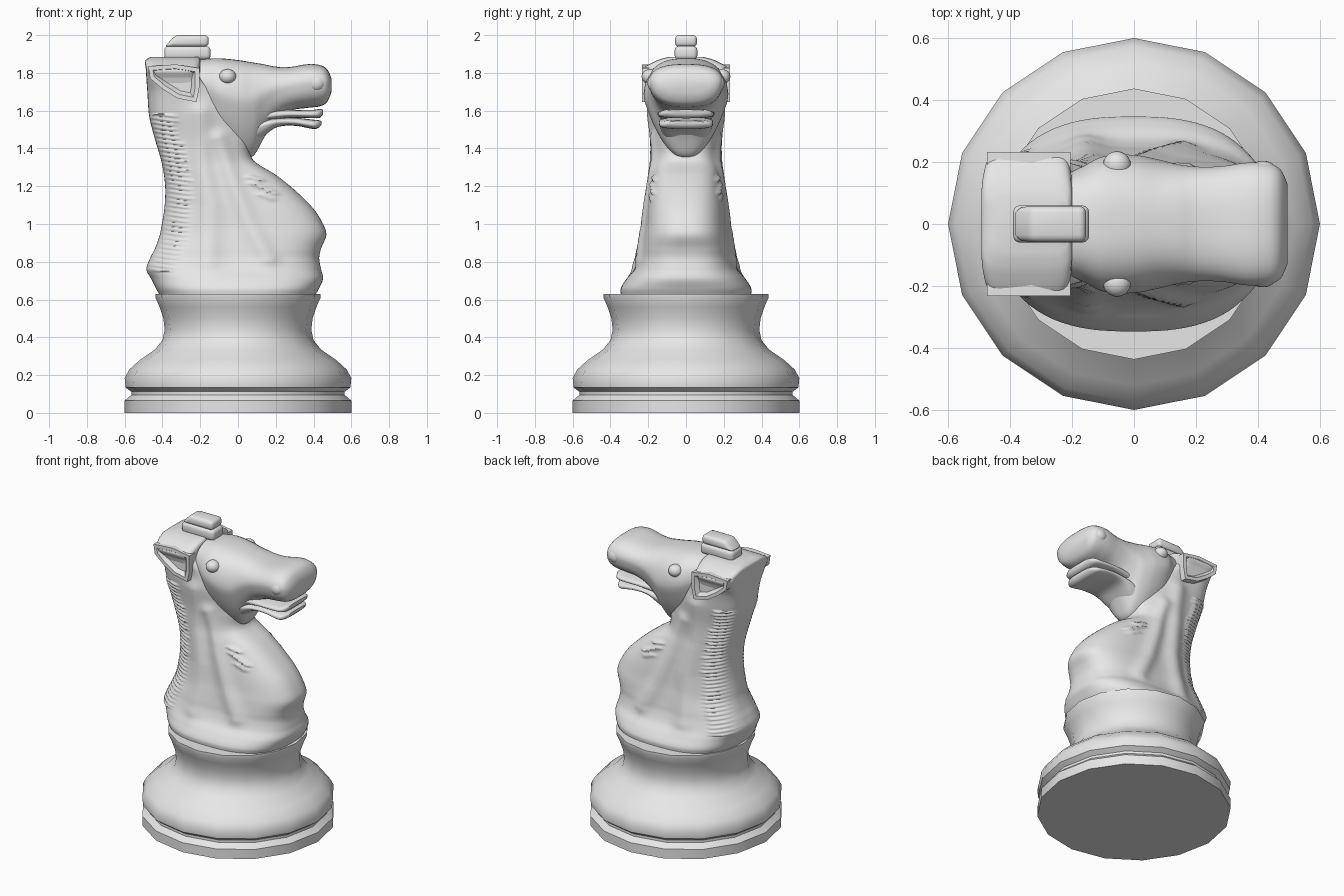
import bpy, bmesh, math
from mathutils import Vector, Matrix

cube = bpy.data.objects.get("Cube")
if cube:
    bpy.data.objects.remove(cube, do_unlink=True)

grey = bpy.data.materials.new("light_grey")
grey.use_nodes = True
grey.diffuse_color = (0.8, 0.8, 0.8, 1)
grey.node_tree.nodes["Principled BSDF"].inputs["Base Color"].default_value = (0.8, 0.8, 0.8, 1)


def finish(name, bm, angle=40):
    bmesh.ops.recalc_face_normals(bm, faces=bm.faces[:])
    mesh = bpy.data.meshes.new(name)
    bm.to_mesh(mesh)
    bm.free()
    mesh.materials.append(grey)
    mesh.polygons.foreach_set("use_smooth", [True] * len(mesh.polygons))
    mesh.set_sharp_from_angle(angle=math.radians(angle))
    obj = bpy.data.objects.new(name, mesh)
    bpy.context.collection.objects.link(obj)
    return obj


def skin(name, rings, angle=40):
    """Closed tube through equal-length rings, capped at both ends."""
    bm = bmesh.new()
    loops = [[bm.verts.new(p) for p in ring] for ring in rings]
    n = len(loops[0])
    for a, b in zip(loops, loops[1:]):
        for i in range(n):
            j = (i + 1) % n
            bm.faces.new((a[i], a[j], b[j], b[i]))
    bm.faces.new(loops[0])
    bm.faces.new(loops[-1])
    return finish(name, bm, angle)


def sample(rows, t):
    """Smooth interpolation of table rows keyed on their first column."""
    k = 0
    while k < len(rows) - 2 and t > rows[k + 1][0]:
        k += 1
    p, q = rows[k], rows[k + 1]
    o, r = rows[max(k - 1, 0)], rows[min(k + 2, len(rows) - 1)]
    d = q[0] - p[0]
    u = (t - p[0]) / d
    out = []
    for i in range(1, len(p)):
        m0 = (q[i] - o[i]) / (q[0] - o[0]) * d
        m1 = (r[i] - p[i]) / (r[0] - p[0]) * d
        out.append((2*u**3 - 3*u*u + 1) * p[i] + (u**3 - 2*u*u + u) * m0
                   + (3*u*u - 2*u**3) * q[i] + (u**3 - u*u) * m1)
    return out


def unit_ring(n, count):
    """Points of a unit superellipse."""
    for i in range(count):
        c, s = math.cos(math.tau * i / count), math.sin(math.tau * i / count)
        r = (abs(c)**n + abs(s)**n) ** (-1 / n)
        yield c * r, s * r


def steps(a, b, count):
    return [a + (b - a) * i / count for i in range(count + 1)]


# Turned base with sixteen sides
profile = [(.6, 0), (.6, .065), (.565, .095), (.565, .112), (.595, .135), (.6, .185),
           (.575, .23), (.52, .28), (.44, .335), (.4, .385), (.388, .44), (.395, .5),
           (.415, .56), (.437, .61), (.437, .63)]
skin("turned_base", [[(r * x, r * y, z) for x, y in unit_ring(2, 16)] for r, z in profile], 45)

# Neck and chest: height, back x, front x, half width, squareness
neck = [(.625, -.415, .41, .345, 2.6), (.66, -.435, .43, .345, 2.6), (.71, -.46, .45, .315, 2.6),
        (.76, -.485, .44, .275, 2.7), (.82, -.465, .43, .25, 2.8), (.87, -.44, .44, .24, 2.8),
        (.94, -.415, .467, .227, 2.6), (.99, -.405, .455, .217, 2.6), (1.08, -.39, .4, .205, 2.6),
        (1.18, -.385, .3, .19, 2.7), (1.26, -.392, .2, .177, 2.8), (1.34, -.408, .08, .165, 3),
        (1.45, -.44, .06, .165, 3.2), (1.57, -.47, .02, .18, 3.5), (1.7, -.48, -.1, .195, 4),
        (1.77, -.485, -.19, .215, 5), (1.82, -.488, -.2, .23, 6), (1.868, -.49, -.2, .15, 6),
        (1.885, -.46, -.21, .09, 5)]

# Carved grooves on the flanks: path in x and z, width, depth
grooves = [([(-.2, 1.58), (-.19, 1.35), (-.15, 1.1), (-.16, .8)], .06, .026),
           ([(-.1, 1.45), (-.02, 1.2), (.06, 1), (.16, .82)], .045, .024),
           ([(.06, 1.25), (.13, 1.23)], .01, .016), ([(.07, 1.22), (.2, 1.16)], .01, .018),
           ([(.12, 1.16), (.19, 1.13)], .01, .014)]


def carve(x, z):
    total = 0
    for path, width, depth in grooves:
        best = 9
        for (ax, az), (bx, bz) in zip(path, path[1:]):
            dx, dz = bx - ax, bz - az
            t = max(0, min(1, ((x - ax) * dx + (z - az) * dz) / (dx * dx + dz * dz)))
            best = min(best, math.hypot(x - ax - t * dx, z - az - t * dz))
        total -= depth * math.exp(-(best / width) ** 2)
    return total


rings = []
for z in steps(.625, 1.885, 210):
    xb, xf, w, n = sample(neck, z)
    ring = []
    for u, v in unit_ring(n, 96):
        x = (xb + xf) / 2 + u * (xf - xb) / 2
        y = w * v
        amount = carve(x, z)
        # Ridged mane strip along both back edges
        if .75 < z < 1.58 and x < xb + .13:
            amount += .011 * math.sin(math.tau * (z + .15 * (x - xb)) / .0485)
        if abs(v) > .3:
            y += math.copysign(amount * min(1, (abs(v) - .3) * 3), v)
        ring.append((x, y, z))
    rings.append(ring)
skin("neck_and_chest", rings, 60)


def lengthwise(name, table, count, n):
    """Loft along x: x, bottom z, top z, half width, width ratio at the bottom."""
    rings = []
    for x in steps(table[0][0], table[-1][0], count):
        lo, hi, w, ratio = sample(table, x)
        rings.append([(x, w * u * (ratio + (1 - ratio) * min(1, (v + 1) / 1.2)),
                       (lo + hi) / 2 + v * (hi - lo) / 2) for u, v in unit_ring(n, 48)])
    return skin(name, rings, 50)


# Head with cheeks, bridge and muzzle
lengthwise("head", [(-.22, 1.58, 1.868, .165, .7), (-.17, 1.5, 1.874, .185, .6),
                    (-.1, 1.42, 1.877, .22, .55), (0, 1.355, 1.868, .225, .5),
                    (.08, 1.36, 1.855, .21, .5), (.14, 1.46, 1.845, .195, .6),
                    (.2, 1.55, 1.833, .187, .75), (.28, 1.6, 1.832, .188, .85),
                    (.37, 1.615, 1.846, .2, .85), (.44, 1.625, 1.84, .195, .85),
                    (.475, 1.65, 1.815, .175, .9), (.495, 1.7, 1.77, .13, 1)], 70, 2.7)

# Parted lips
lengthwise("upper_lip", [(.06, 1.53, 1.6, .13, 1), (.25, 1.56, 1.605, .15, 1), (.4, 1.56, 1.604, .145, 1),
                         (.435, 1.563, 1.61, .13, 1), (.45, 1.58, 1.605, .1, 1)], 24, 3)
lengthwise("lower_jaw", [(.04, 1.4, 1.56, .13, .8), (.12, 1.45, 1.56, .14, .8), (.2, 1.51, 1.56, .142, .9),
                         (.3, 1.52, 1.563, .142, 1), (.4, 1.503, 1.552, .14, 1),
                         (.425, 1.508, 1.55, .125, 1), (.442, 1.525, 1.545, .09, 1)], 30, 3)


def ball(name, centre, size):
    bm = bmesh.new()
    bmesh.ops.create_uvsphere(bm, u_segments=20, v_segments=12, radius=1,
                              matrix=Matrix.Translation(centre) @ Matrix.Diagonal((*size, 1)))
    finish(name, bm)


def ear(name, side):
    """Side plate with a hollowed face."""
    outline = [(-.475, 1.835), (-.465, 1.77), (-.4, 1.715), (-.32, 1.665), (-.22, 1.645),
               (-.205, 1.72), (-.205, 1.825), (-.33, 1.845)]
    bm = bmesh.new()
    face = bm.faces.new([bm.verts.new((x, side * .15, z)) for x, z in outline])
    top = bmesh.ops.extrude_face_region(bm, geom=[face])["geom"]
    bmesh.ops.translate(bm, verts=[g for g in top if isinstance(g, bmesh.types.BMVert)],
                        vec=(0, side * .083, 0))
    cap = [g for g in top if isinstance(g, bmesh.types.BMFace)]
    bmesh.ops.recalc_face_normals(bm, faces=bm.faces[:])
    bmesh.ops.inset_region(bm, faces=cap, thickness=.022, use_even_offset=True)
    bmesh.ops.inset_region(bm, faces=cap, thickness=.02, depth=-.025, use_even_offset=True)
    finish(name, bm, 50)


for side, word in ((1, "left"), (-1, "right")):
    # In this sculpt the head looks along +x, so the flanks lie on y
    ear(word + "_ear", side)
    ball(word + "_eye", (-.055, side * .19, 1.78), (.045, .045, .04))
    ball(word + "_nostril", (.415, side * .172, 1.745), (.045, .032, .042))


def slab(name, x0, x1, z0, z1, half, slope=0):
    bm = bmesh.new()
    bmesh.ops.create_cube(bm, size=1, matrix=Matrix.Translation(((x0 + x1) / 2, 0, (z0 + z1) / 2))
                          @ Matrix.Diagonal((x1 - x0, 2 * half, z1 - z0, 1)))
    for v in bm.verts:
        if v.co.z > z1 - .001 and v.co.x < x0 + .001:
            v.co += Vector((slope, 0, 0))
    bmesh.ops.bevel(bm, geom=bm.edges[:], offset=.022, segments=3, profile=.5, affect='EDGES')
    finish(name, bm, 50)


# Forelock of two stacked rolls
slab("forelock_lower", -.39, -.145, 1.87, 1.942, .06)
slab("forelock_upper", -.39, -.155, 1.938, 2.0, .058, .06)
